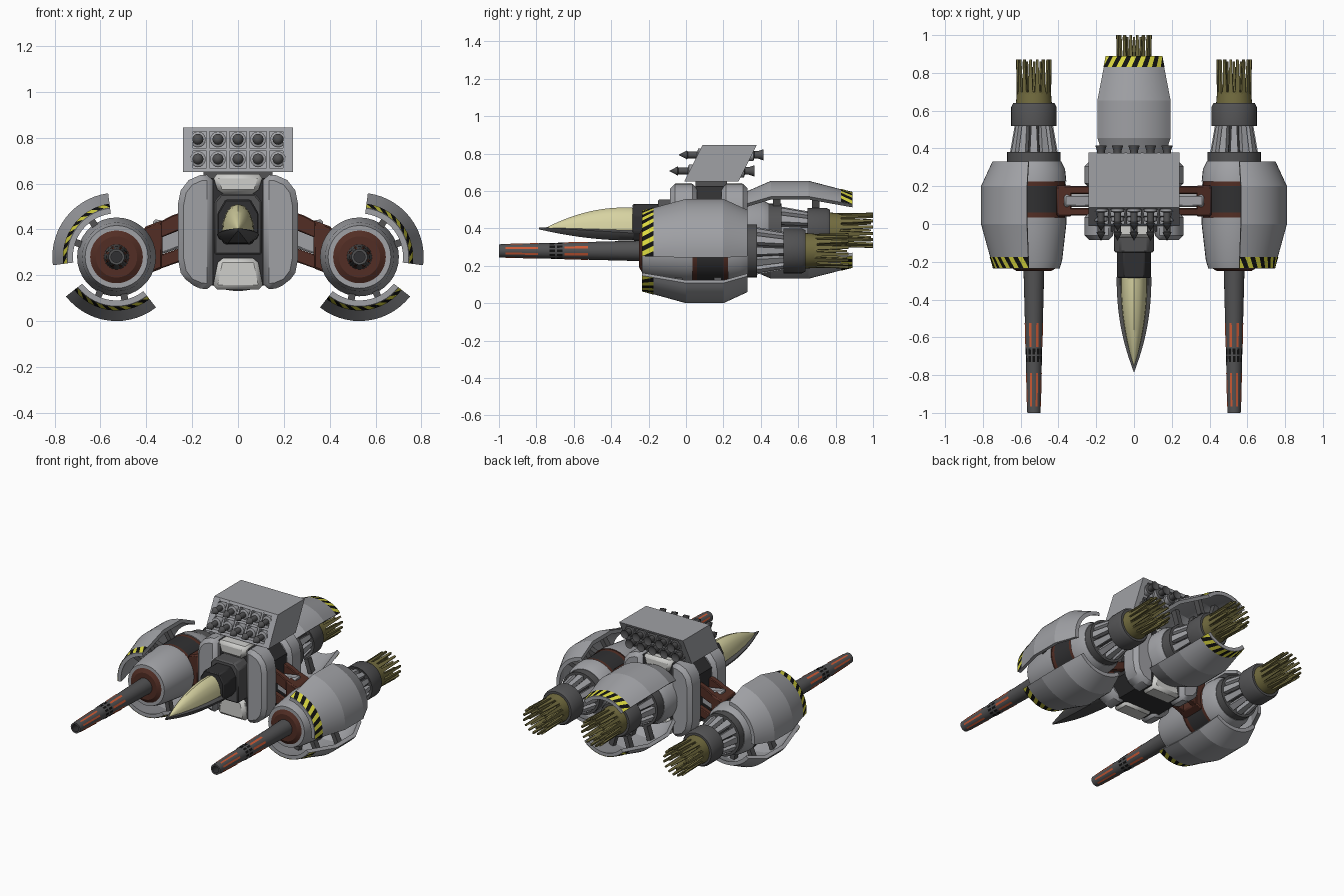
import bpy, bmesh, math
from math import sin, cos, pi, radians

if "Cube" in bpy.data.objects:
    bpy.data.objects.remove(bpy.data.objects["Cube"])

COL = {"gray": (.35, .355, .375), "off_white": (.62, .62, .60), "dark_gray": (.085, .085, .088),
       "charcoal": (.03, .03, .032), "brown": (.085, .027, .018), "orange": (.60, .10, .035),
       "yellow": (.72, .70, .05), "black": (.006, .006, .006), "cream": (.68, .65, .36),
       "olive": (.17, .15, .05)}
MAT = {}
for k, c in COL.items():
    MAT[k] = bpy.data.materials.new(k)
    MAT[k].diffuse_color = (*c, 1)


def finish(name, bm, mats, angle=30, recalc=True, bevel=0):
    if recalc:
        bmesh.ops.recalc_face_normals(bm, faces=bm.faces)
    me = bpy.data.meshes.new(name)
    for f in bm.faces:
        f.smooth = True
    bm.to_mesh(me)
    bm.free()
    for m in mats:
        me.materials.append(MAT[m])
    me.set_sharp_from_angle(angle=radians(angle))
    ob = bpy.data.objects.new(name, me)
    bpy.context.collection.objects.link(ob)
    if bevel:
        b = ob.modifiers.new("bevel", 'BEVEL')
        b.width, b.segments, b.limit_method = bevel, 1, 'ANGLE'
    return ob


def revolve(name, prof, cx, cz, n=32, y0=0, angle=30):
    """Turn (y, radius, colour) points round a y axis; colour belongs to the band after each point."""
    bm, mats = bmesh.new(), list(dict.fromkeys(p[2] for p in prof))
    rings = []
    for y, r, _ in prof:
        k = 1 if r == 0 else n
        rings.append([bm.verts.new((cx + r * cos(2 * pi * i / n), y0 + y, cz + r * sin(2 * pi * i / n)))
                      for i in range(k)])
    for a, b, p in zip(rings, rings[1:], prof):
        for i in range(n):
            q = [a[i % len(a)], a[(i + 1) % len(a)], b[(i + 1) % len(b)], b[i % len(b)]]
            bm.faces.new(list(dict.fromkeys(q))).material_index = mats.index(p[2])
    return finish(name, bm, mats, angle)


def prism(name, mat, pts, y0, y1, bevel=0, s=1, shear=0, zref=0):
    """Extrude an xz outline along y, optionally leaning back with height."""
    bm = bmesh.new()
    A, B = [[bm.verts.new((s * x, y + shear * (z - zref), z)) for x, z in pts] for y in (y0, y1)]
    bm.faces.new(A)
    bm.faces.new(B)
    for i in range(len(pts)):
        j = (i + 1) % len(pts)
        bm.faces.new((A[i], A[j], B[j], B[i]))
    return finish(name, bm, [mat], bevel=bevel)


def rect(x0, x1, z0, z1):
    return [(x0, z0), (x1, z0), (x1, z1), (x0, z1)]


def patches(name, mats, cx, cz, rad, quads):
    """Thin painted patches on a round surface: quads are (colour, [(angle, y)...])."""
    bm = bmesh.new()
    for m, q in quads:
        vs = [bm.verts.new((cx + (rad(y) + .0025) * cos(radians(a)), y, cz + (rad(y) + .0025) * sin(radians(a))))
              for a, y in q]
        f = bm.faces.new(vs)
        f.material_index = mats.index(m)
        f.normal_update()
        c = f.calc_center_median()
        if f.normal.x * (c.x - cx) + f.normal.z * (c.z - cz) < 0:
            f.normal_flip()
    finish(name, bm, mats, recalc=False)


PLATE = [(-.235, .215), (0, .28), (.2, .28), (.33, .22)]


def armor(name, cx, cz, mid, half, yc=0, d=1, k=1):
    """Curved armour plate with hazard stripes on its long taper and two mounting brackets."""
    prof = PLATE + [(y, r - .025) for y, r in reversed(PLATE)]
    bm, n = bmesh.new(), 14
    rings = []
    for i in range(n + 1):
        a = radians(mid - half + 2 * half * i / n)
        rings.append([bm.verts.new((cx + k * r * cos(a), yc + d * y, cz + k * r * sin(a))) for y, r in prof])
    for a, b in zip(rings, rings[1:]):
        for j in range(len(prof)):
            h = (j + 1) % len(prof)
            bm.faces.new((a[j], a[h], b[h], b[j]))
    bm.faces.new(rings[0])
    bm.faces.new(rings[-1])
    finish(name, bm, ["gray"], 11)
    # hazard stripes, slanted and clipped at the plate ends
    rad = lambda y: k * (.28 + .065 / .235 * min(0, (y - yc) * d))
    cl = lambda a: max(mid - half, min(mid + half, a))
    w, quads = 2 * half / 13, []
    ya, yb = yc - .234 * d, yc - .175 * d
    for i in range(-1, 13):
        a = mid - half + i * w
        q = [(cl(a), ya), (cl(a + w), ya), (cl(a + 2 * w), yb), (cl(a + w), yb)]
        q = list(dict.fromkeys(q))
        if len(q) > 2:
            quads.append((("yellow", "black")[i % 2], q))
    patches(name + "_stripes", ["yellow", "black"], cx, cz, rad, quads)
    # brackets
    for off in (-18, 18):
        a = radians(mid + off)
        ux, uz = cos(a), sin(a)
        P = lambda r, t: (cx + r * ux - t * uz, cz + r * uz + t * ux)
        for yb in (-.04, .17):
            y = yc + d * yb
            prism(name + "_bracket", "dark_gray", [P(.13, -.015), P(.26 * k, -.015), P(.26 * k, .015), P(.13, .015)],
                  y - .02, y + .02)


def exhaust(name, cx, cz, y0):
    """Rear of an engine: collar, struts, dark ring and a crown of spikes."""
    D = "dark_gray"
    revolve(name + "_collar", [(.25, 0, D), (.25, .142, D), (.38, .142, D), (.38, .085, "charcoal"),
                               (.53, .08, D), (.53, .1, D), (.52, .12, D), (.62, .12, D), (.64, .11, D),
                               (.64, .095, "olive"), (.70, .09, "olive"), (.70, .06, "olive"), (.66, 0, "olive")],
            cx, cz, y0=y0)
    bm, sp = bmesh.new(), bmesh.new()

    def bar(b, a, ya, yb, ra, rb, wa, wb, th):
        vs = []
        for y, r, w in ((ya, ra, wa), (yb, rb, wb)):
            for rr, t in ((r, -w), (r, w), (r - th, w), (r - th, -w)):
                vs.append(b.verts.new((cx + rr * cos(a) - t * sin(a), y0 + y, cz + rr * sin(a) + t * cos(a))))
        for f in ((0, 1, 2, 3), (4, 5, 6, 7), (0, 1, 5, 4), (1, 2, 6, 5), (2, 3, 7, 6), (3, 0, 4, 7)):
            b.faces.new([vs[i] for i in f])
    for i in range(12):
        bar(bm, 2 * pi * i / 12, .37, .53, .128, .1, .021, .014, .03)
    for i in range(16):
        bar(sp, 2 * pi * (i + .5) / 16, .68, .87, .09, .095, .013, .006, .012)
    for i in range(8):
        bar(sp, 2 * pi * i / 8, .66, .86, .055, .06, .012, .005, .012)
    finish(name + "_struts", bm, ["gray"])
    finish(name + "_spikes", sp, ["olive"])


# side engines with gun barrels
CZ = .28
for s, side in ((-1, "left"), (1, "right")):
    cx, nm = s * .53, side + "_engine"
    G, B = "gray", "brown"
    revolve(nm + "_casing", [(-.2, 0, B), (-.25, .05, B), (-.25, .09, B), (-.235, .115, G), (-.235, .137, G),
                             (-.19, .15, G), (0, .172, G), (.035, .172, B), (.035, .166, B), (.06, .166, "charcoal"),
                             (.2, .166, B), (.225, .166, G), (.225, .172, G), (.29, .165, G), (.33, .145, G),
                             (.33, 0, G)], cx, CZ, 36, angle=25)
    brad = lambda y: .035 + .02 * (y + 1) / .75
    revolve(side + "_barrel", [(-.93, 0, "charcoal"), (-.93, .024, "charcoal"), (-1, .024, "dark_gray"),
                               (-1, .035, "dark_gray"), (-.2, .056, "dark_gray"), (-.2, 0, "dark_gray")], cx, CZ, 24)
    quads = []
    for i in range(8):
        a = 22.5 + 45 * i
        for y0, y1 in ((-.965, -.79), (-.65, -.525)):
            quads.append(("orange", [(a - 8, y0), (a + 8, y0), (a + 8, y1), (a - 8, y1)]))
    for i in range(12):
        for y0, y1 in ((-.73, -.70), (-.69, -.66)):
            a = 30 * i
            quads.append(("black", [(a - 9, y0), (a + 9, y0), (a + 9, y1), (a - 9, y1)]))
    patches(side + "_barrel_marks", ["orange", "black"], cx, CZ, brad, quads)
    exhaust(nm, cx, CZ, 0)
    for tag, a in (("upper", 37.5), ("lower", 277)):
        armor(f"{side}_{tag}_armor", cx, CZ, a if s > 0 else 180 - a, 45)
    # arms to the body
    for y0, y1 in ((.045, .085), (.16, .20)):
        prism(side + "_upper_arm", B, [(.22, .485), (.29, .46), (.42, .39), (.42, .33), (.22, .41)], y0, y1, .005, s)
        prism(side + "_lower_arm", B, [(.22, .33), (.42, .26), (.42, .20), (.22, .27)], y0, y1, .005, s)
    prism(side + "_arm_root", B, [(.33, .44), (.41, .41), (.41, .2), (.33, .23)], .04, .205, .008, s)
    prism(side + "_arm_piston", G, [(.22, .42), (.37, .445), (.37, .28), (.22, .33)], .09, .155, .01, s)

# body: dark core between front and rear shells
prism("body_core", "charcoal", [(-.235, .24), (-.16, .155), (.16, .155), (.235, .24), (.235, .54), (.16, .625),
                                (-.16, .625), (-.235, .54)], -.04, .30)
half = [(.11, .64), (.165, .637), (.215, .615), (.25, .57), (.262, .51), (.262, .27), (.25, .21), (.215, .163),
        (.165, .142), (.11, .136)]
for tag, y0, y1 in (("front", -.085, .06), ("rear", .19, .33)):
    for s, side in ((-1, "left"), (1, "right")):
        prism(f"body_{tag}_{side}_shell", "gray", half, y0, y1, .025, s)
    prism(f"body_{tag}_top_cap", "off_white", [(-.112, .642), (-.085, .555), (.085, .555), (.112, .642)],
          y0 + .01, y1 - .01, .02)
    prism(f"body_{tag}_bottom_cap", "off_white", [(-.112, .138), (.112, .138), (.085, .275), (-.085, .275)],
          y0 + .01, y1 - .01, .02)

# cockpit
prism("cockpit_frame", "dark_gray", [(-.105, .29), (.105, .29), (.105, .52), (.075, .555), (-.075, .555),
                                     (-.105, .52)], -.15, .0, .008)
prism("cockpit_rear", "charcoal", [(-.06, .335), (.06, .335), (.09, .38), (.09, .47), (.055, .53), (-.055, .53),
                                   (-.09, .47), (-.09, .38)], -.285, -.14, .006)


def loft(name, mat, section, length, n=12):
    bm, rings = bmesh.new(), []
    for i in range(n + 1):
        t = i / n
        rings.append([bm.verts.new((x, -.28 - length * t, z)) for x, z in section(min(t, .995))])
    for a, b in zip(rings, rings[1:]):
        for j in range(len(a)):
            h = (j + 1) % len(a)
            bm.faces.new((a[j], a[h], b[h], b[j]))
    bm.faces.new(rings[0])
    bm.faces.new(rings[-1])
    finish(name, bm, [mat], 35)


def hull(t):
    w, zt, zb = .092 * (1 - t ** 2.2), .375 + .03 * t, .335 + .06 * t * t
    return [(-w, zt), (-w * .9, zt - .4 * (zt - zb)), (-w * .5, zb), (w * .5, zb), (w * .9, zt - .4 * (zt - zb)),
            (w, zt), (w * .8, zt + .015 * (1 - t)), (-w * .8, zt + .015 * (1 - t))]


def glass(t):
    w, zb, h = .072 * (1 - t ** 2.2), .37 + .03 * t, .14 * (1 - t ** 2)
    return [(w * cos(pi * i / 8), zb + h * sin(pi * i / 8) ** .9) for i in range(9)]


loft("nose_hull", "dark_gray", hull, .505)
loft("canopy", "cream", glass, .475)

# centre rear engine
revolve("rear_engine_casing", [(.2, 0, "dark_gray"), (.2, .165, "gray"), (.40, .165, "gray"), (.44, .145, "gray"),
                               (.44, 0, "gray")], 0, .39)
exhaust("rear_engine", 0, .39, .13)
armor("rear_top_armor", 0, .39, 90, 47, .655, -1, .945)
armor("rear_bottom_armor", 0, .39, 270, 47, .655, -1, .925)

# missile launcher, leaning back
prism("launcher_neck", "dark_gray", rect(-.15, .15, .6, .67), .05, .22)
L = dict(shear=.5, zref=.65)
prism("launcher_core", "gray", rect(-.23, .23, .66, .835), .025, .245, **L)
for i in range(6):
    x = -.2185 + .0874 * i
    w = .022 if i in (0, 5) else .006
    prism("launcher_upright", "gray", rect(x - w, x + w, .65, .845), -.01, .28, **L)
for z0, z1 in ((.65, .667), (.743, .756), (.828, .845)):
    prism("launcher_shelf", "gray", rect(-.24, .24, z0, z1), -.0095, .2795, **L)
for z, y in ((.707, -.09), (.793, -.04)):
    for i in range(5):
        x = -.1748 + .0874 * i
        revolve("missile", [(0, 0, "dark_gray"), (.045, .024, "dark_gray"), (.05, .018, "dark_gray"),
                            (.10, .018, "gray"), (.105, .034, "gray"), (.40, .034, "dark_gray"),
                            (.405, .02, "dark_gray"), (.425, .02, "dark_gray"), (.455, .03, "dark_gray"),
                            (.44, 0, "charcoal")], x, z, 16, y0=y)

for m in bpy.data.materials:
    if m.users and not m.is_grease_pencil:
        m.use_nodes = True
        m.node_tree.nodes["Principled BSDF"].inputs["Base Color"].default_value = m.diffuse_color
